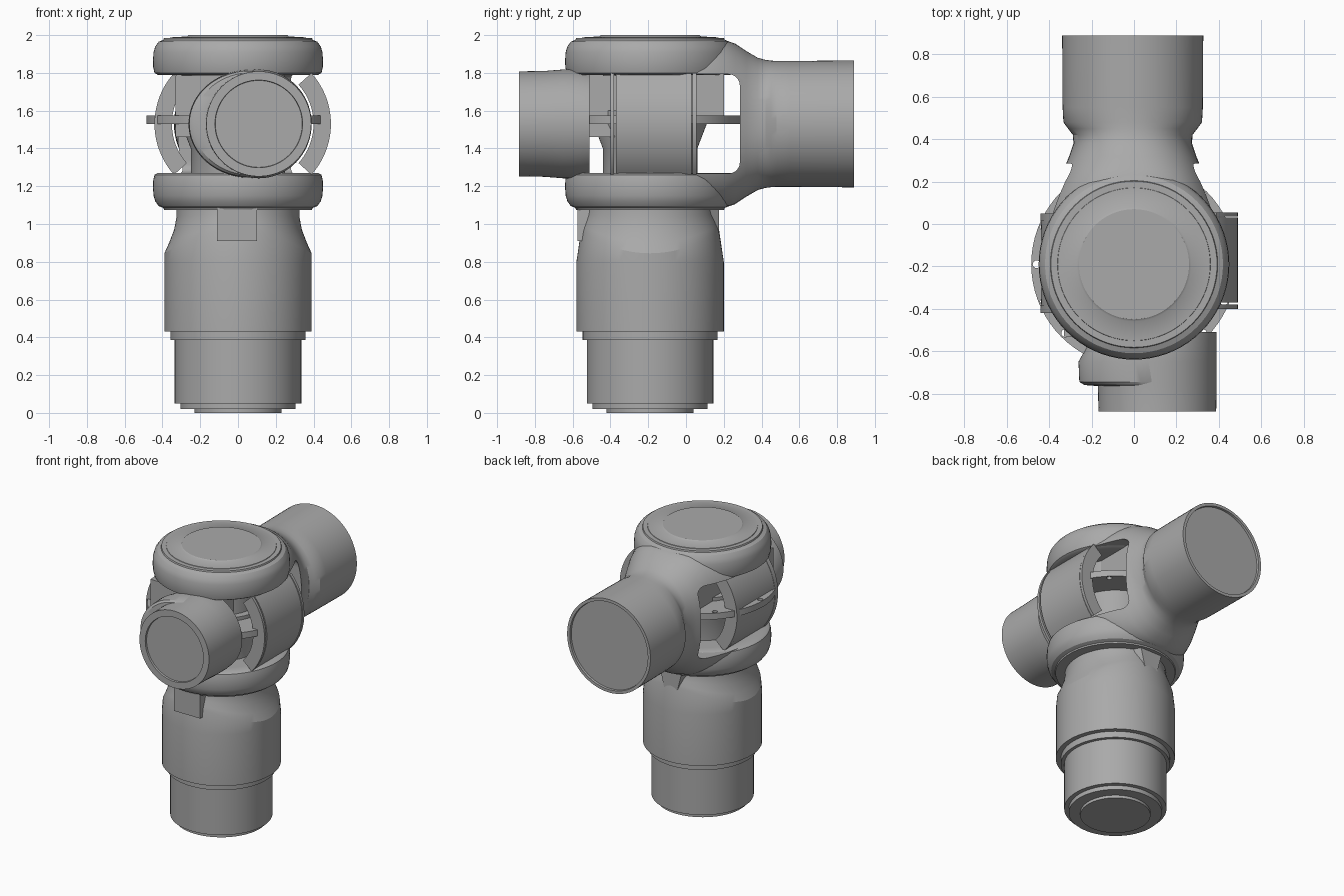
import bpy, bmesh
from math import sin, cos, pi, radians, copysign
from mathutils import Vector

old = bpy.data.objects.get("Cube")
if old:
    bpy.data.objects.remove(old, do_unlink=True)

grey = bpy.data.materials.new("plain grey")
grey.use_nodes = True
COLOUR = (0.4, 0.4, 0.4, 1)
grey.diffuse_color = COLOUR
grey.node_tree.nodes["Principled BSDF"].inputs["Base Color"].default_value = COLOUR

AX = -0.19   # y of the upright axis
MID = 1.53   # height of the tube axes
SEG = 72


def finish(name, bm, angle=32):
    bmesh.ops.recalc_face_normals(bm, faces=bm.faces)
    me = bpy.data.meshes.new(name)
    bm.to_mesh(me)
    bm.free()
    ob = bpy.data.objects.new(name, me)
    bpy.context.collection.objects.link(ob)
    me.materials.append(grey)
    smooth(ob, angle)
    return ob


def smooth(ob, angle=32):
    bpy.ops.object.select_all(action='DESELECT')
    ob.select_set(True)
    bpy.context.view_layer.objects.active = ob
    bpy.ops.object.shade_smooth_by_angle(angle=radians(angle))


def loft(name, sections, angle=32):
    """Skin a row of closed sections and cap both ends."""
    bm = bmesh.new()
    rows = [[bm.verts.new(p) for p in s] for s in sections]
    n = len(rows[0])
    for a, b in zip(rows, rows[1:]):
        for i in range(n):
            j = (i + 1) % n
            bm.faces.new((a[i], a[j], b[j], b[i]))
    bm.faces.new(rows[0])
    bm.faces.new(rows[-1])
    return finish(name, bm, angle)


def turned(name, profile):
    """Upright turned part from (radius, height) pairs."""
    return loft(name, [[(r * cos(2 * pi * i / SEG), AX + r * sin(2 * pi * i / SEG), z)
                        for i in range(SEG)] for r, z in profile])


def oval(y, cx, hx, hz, power=2.0):
    """Rounded section facing along y."""
    pts = []
    for i in range(SEG):
        c, s = cos(2 * pi * i / SEG), sin(2 * pi * i / SEG)
        pts.append((cx + copysign(hx * abs(c) ** (2 / power), c), y,
                    MID + copysign(hz * abs(s) ** (2 / power), s)))
    return pts


def box(name, x, y, z, bevel=0.0):
    bm = bmesh.new()
    bmesh.ops.create_cube(bm, size=1)
    for v in bm.verts:
        v.co = Vector([(a + b) / 2 + c * (b - a) for (a, b), c in zip((x, y, z), v.co)])
    if bevel:
        bmesh.ops.bevel(bm, geom=bm.edges[:], offset=bevel, segments=5,
                        profile=0.5, affect='EDGES')
    return finish(name, bm)


def cut(ob, cutter):
    cutter.hide_render = True
    mod = ob.modifiers.new("cut", 'BOOLEAN')
    mod.operation = 'DIFFERENCE'
    mod.solver = 'EXACT'
    mod.object = cutter
    bpy.ops.object.select_all(action='DESELECT')
    ob.select_set(True)
    bpy.context.view_layer.objects.active = ob
    bpy.ops.object.modifier_apply(modifier=mod.name)
    bpy.data.objects.remove(cutter, do_unlink=True)
    smooth(ob)


# Stepped base post
turned("base_post", [(0.23, 0), (0.23, 0.02), (0.305, 0.02), (0.305, 0.05), (0.335, 0.05),
                     (0.335, 0.385), (0.357, 0.385), (0.357, 0.43), (0.38, 0.43)])


# Post body whose shoulder line dips at both sides
def shoulder(r_side, r_front, low, rise):
    pts = []
    for i in range(SEG):
        c, s = cos(2 * pi * i / SEG), sin(2 * pi * i / SEG)
        r = r_side + (r_front - r_side) * s * s
        pts.append((r * c, AX + r * s, low + rise * s * s))
    return pts


loft("post_body", [shoulder(0.39, 0.39, 0.43, 0), shoulder(0.39, 0.39, 0.8, 0),
                   shoulder(0.39, 0.365, 0.845, 0.125), shoulder(0.365, 0.36, 0.9, 0.09),
                   shoulder(0.338, 0.35, 0.97, 0.05), shoulder(0.325, 0.34, 1.04, 0.01),
                   shoulder(0.325, 0.335, 1.09, 0)], 20)

# Front tab and pointed rear rib on the neck
box("neck_front_tab", (-0.11, 0.10), (-0.575, -0.5), (0.91, 1.09))
loft("neck_rear_rib", [[(-w, y, 1.09), (w, y, 1.09), (w * 0.6, y, 0.95), (0, y, 0.8),
                        (-w * 0.6, y, 0.95)] for w, y in ((0.13, 0.1), (0.09, 0.175))])

# Two rounded bearing rings, mirrored about the tube axis
ring = [(0.36, 0.26), (0.425, 0.26), (0.442, 0.27), (0.449, 0.3), (0.45, 0.34), (0.447, 0.38),
        (0.438, 0.41), (0.42, 0.435), (0.395, 0.445), (0.392, 0.455), (0.375, 0.455)]
turned("upper_ring", [(r, MID + h) for r, h in ring])
turned("lower_ring", [(r, MID - h) for r, h in ring])
turned("top_cap", [(0.365, 1.975), (0.36, 1.988), (0.27, 1.993), (0.26, 2.0), (0.1, 2.0)])

# Rear yoke blending from the rings into the rear tube
yoke = loft("rear_yoke", [oval(y, -0.006, hx, hz, p) for y, hx, hz, p in (
    (-0.12, 0.43, 0.42, 3), (-0.02, 0.425, 0.435, 3), (0.06, 0.405, 0.445, 3),
    (0.14, 0.375, 0.448, 2.9), (0.2, 0.35, 0.445, 2.8), (0.26, 0.325, 0.425, 2.6),
    (0.32, 0.30, 0.385, 2.4), (0.38, 0.28, 0.35, 2.2), (0.42, 0.282, 0.339, 2.1),
    (0.45, 0.305, 0.335, 2), (0.48, 0.327, 0.333, 2), (0.55, 0.331, 0.333, 2),
    (0.89, 0.333, 0.336, 2), (0.89, 0.312, 0.315, 2), (0.875, 0.31, 0.313, 2))])
cut(yoke, box("window_cutter", (-0.8, 0.8), (-0.9, 0.285), (1.267, 1.793), 0.06))

# Front tube with a wider offset collar and a recessed end
loft("front_tube", [oval(y, cx, hx, hz) for y, cx, hx, hz in (
    (-0.872, 0.11, 0.23, 0.23), (-0.885, 0.11, 0.232, 0.232), (-0.885, 0.11, 0.278, 0.278),
    (-0.75, 0.11, 0.28, 0.28), (-0.65, 0.11, 0.28, 0.288), (-0.56, 0.11, 0.28, 0.288),
    (-0.51, 0.11, 0.28, 0.28))])
loft("tube_collar", [oval(y, cx, hx, hz) for y, cx, hx, hz in (
    (-0.765, 0.08, 0.25, 0.25), (-0.76, 0.065, 0.3, 0.27), (-0.745, 0.06, 0.318, 0.28),
    (-0.65, 0.06, 0.322, 0.285), (-0.61, 0.065, 0.305, 0.285), (-0.52, 0.09, 0.285, 0.28))])


# Curved side panels of the inner barrel
def panel(name, side, cx, y0, y1, outer, inner):
    steps = [radians(-42 + 84 * i / 20) for i in range(21)]
    arc = [(outer, a) for a in steps] + [(inner, a) for a in reversed(steps)]
    return loft(name, [[(cx + side * r * cos(a), y, MID + r * sin(a)) for r, a in arc]
                       for y in (y0, y1)])


panel("left_panel", 1, 0.09, -0.37, 0.03, 0.4, 0.34)
panel("right_panel", -1, -0.04, -0.42, 0.05, 0.4, 0.34)
for y in (-0.4, 0.035):
    panel("left_panel_rim", 1, 0.09, y, y + 0.02, 0.402, 0.31)
    panel("right_panel_rim", -1, -0.04, y - 0.02, y + 0.015, 0.402, 0.31)

# Inner core between the rings
turned("inner_core", [(0.25, 1.2), (0.25, 1.4), (0.3, MID), (0.3, 1.6), (0.25, 1.6), (0.25, 1.85)])
box("core_front_block", (-0.33, 0.2), (-0.53, -0.15), (1.46, 1.785))
box("core_rear_block", (-0.22, 0.22), (-0.15, 0.2), (1.56, 1.8))

# Flat flange with a circle of bolt holes
flange = turned("middle_flange", [(0.25, 1.53), (0.485, 1.53), (0.485, 1.575), (0.25, 1.575)])
bm = bmesh.new()
for k in range(16):
    a = 2 * pi * k / 16
    hole = bmesh.ops.create_cone(bm, cap_ends=True, segments=16, radius1=0.018,
                                 radius2=0.018, depth=0.2)
    bmesh.ops.translate(bm, verts=hole["verts"],
                        vec=(0.46 * cos(a), AX + 0.46 * sin(a), 1.55))
cut(flange, finish("hole_cutter", bm))
